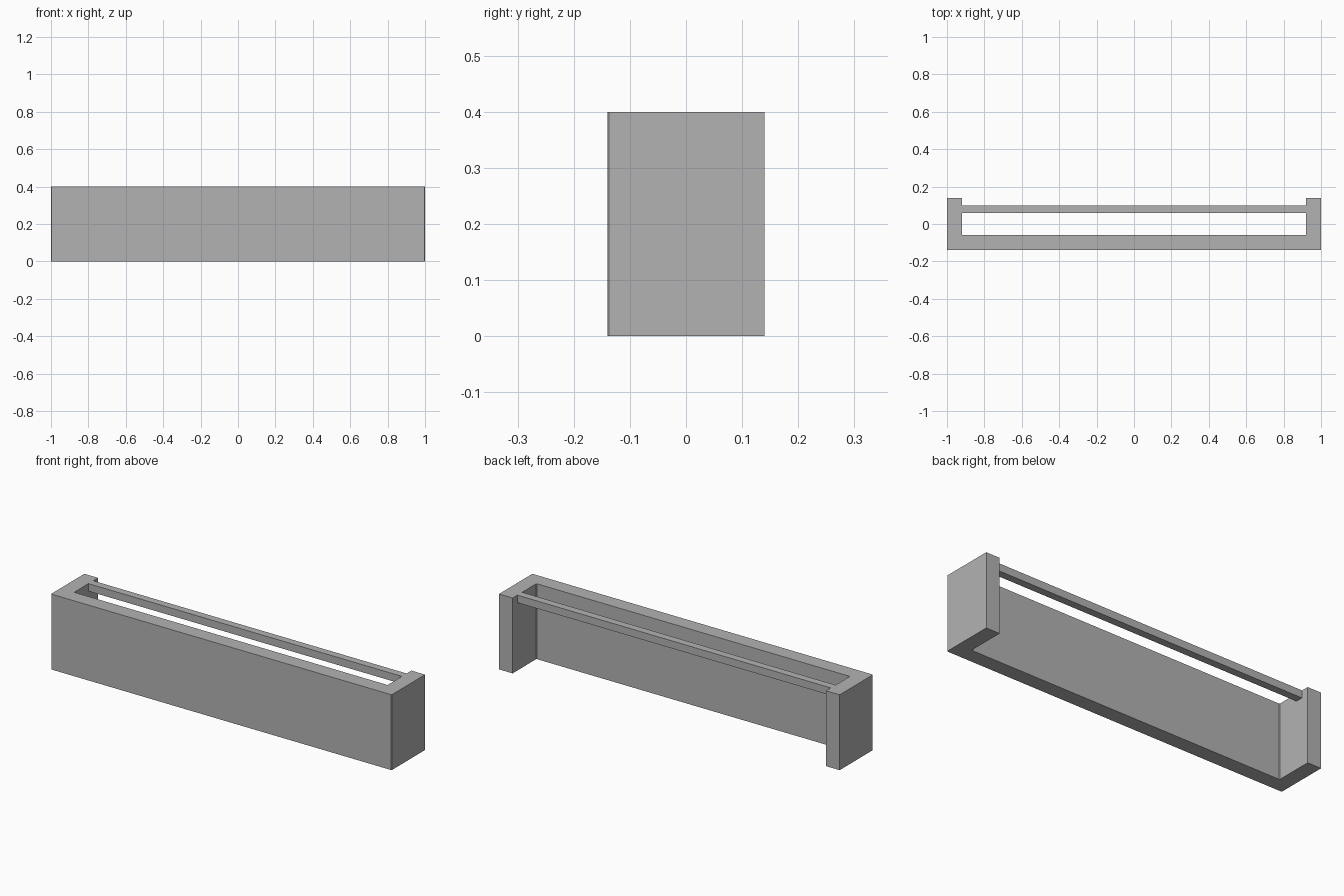
import bpy
import bmesh

if "Cube" in bpy.data.objects:
    bpy.data.objects.remove(bpy.data.objects["Cube"])

grey = bpy.data.materials.new("plain grey")
grey.diffuse_color = (0.45, 0.45, 0.45, 1)
grey.use_nodes = True
grey.node_tree.nodes["Principled BSDF"].inputs["Base Color"].default_value = grey.diffuse_color

HEIGHT = 0.40


def extrude_outline(name, outline, z0, z1):
    """Extrude a closed plan outline between two heights."""
    bm = bmesh.new()
    face = bm.faces.new([bm.verts.new((x, y, z0)) for x, y in outline])
    new = bmesh.ops.extrude_face_region(bm, geom=[face])["geom"]
    top = [g for g in new if isinstance(g, bmesh.types.BMVert)]
    bmesh.ops.translate(bm, verts=top, vec=(0, 0, z1 - z0))
    bmesh.ops.recalc_face_normals(bm, faces=bm.faces[:])
    mesh = bpy.data.meshes.new(name)
    bm.to_mesh(mesh)
    bm.free()
    mesh.materials.append(grey)
    obj = bpy.data.objects.new(name, mesh)
    bpy.context.collection.objects.link(obj)
    return obj


# U-shaped body: front panel with two returns, tiny eased corners at the front
e = 0.003
half = [(1 - e, -0.14), (1, -0.14 + e), (1, 0.14), (0.92, 0.14),
        (0.92, -0.06 + e), (0.92 - e, -0.06)]
body = half + [(-x, y) for x, y in reversed(half)]
extrude_outline("u_shaped_panel", body, 0, HEIGHT)

# Slim rail spanning the returns, flush with the top
rail = [(-0.92, 0.06), (0.92, 0.06), (0.92, 0.10), (-0.92, 0.10)]
extrude_outline("rear_rail", rail, HEIGHT - 0.04, HEIGHT)
